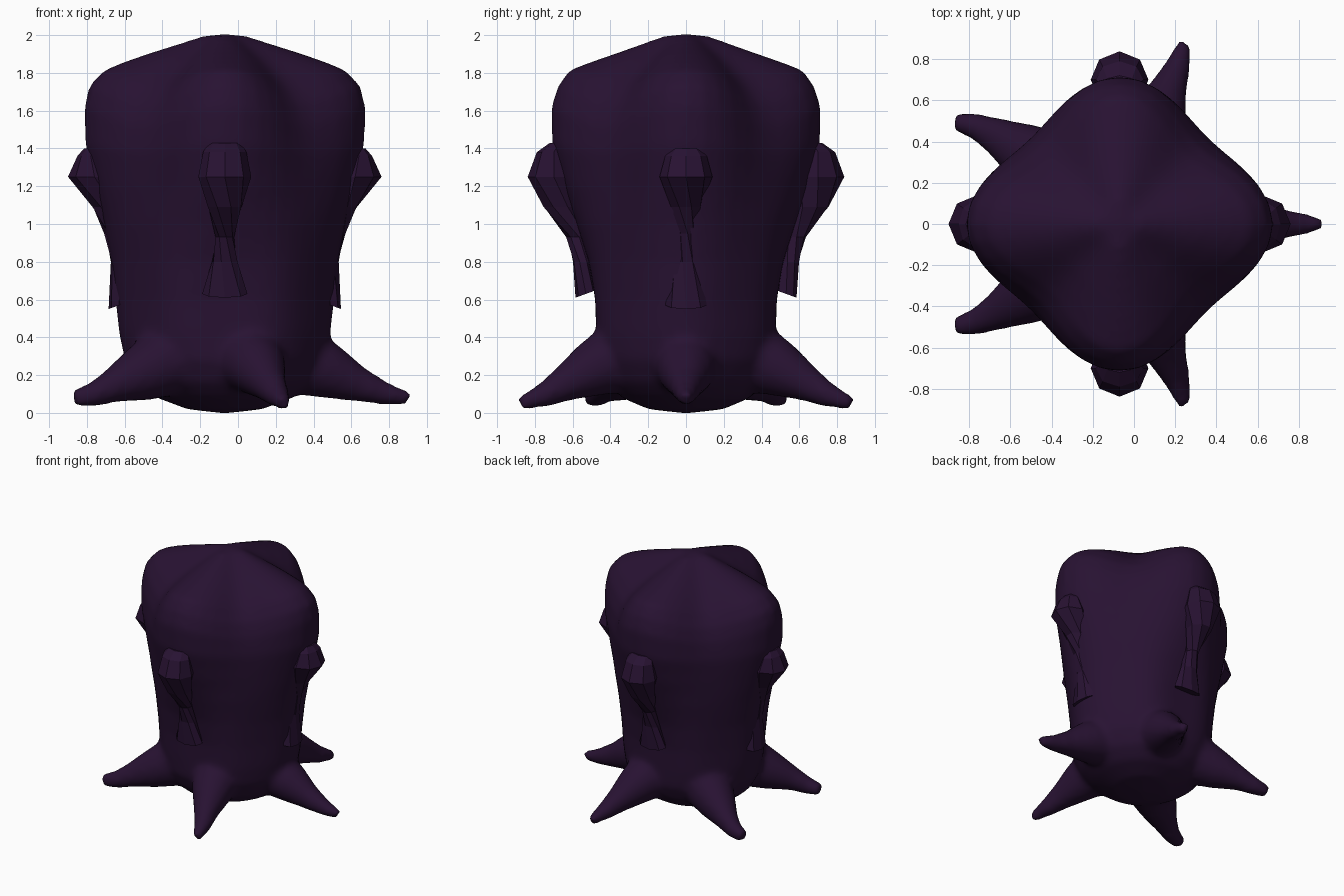
import bpy, bmesh, math
from mathutils import Vector

if "Cube" in bpy.data.objects:
    bpy.data.objects.remove(bpy.data.objects["Cube"])

CX = -0.07  # trunk axis
bark = bpy.data.materials.new("dark purple bark")
bark.diffuse_color = (0.021, 0.006, 0.032, 1)
bark.use_nodes = True
bark.node_tree.nodes["Principled BSDF"].inputs["Base Color"].default_value = bark.diffuse_color


def bridge(bm, rings):
    """Skin closed rings of points and cap both ends."""
    loops = [[bm.verts.new(p) for p in ring] for ring in rings]
    n = len(loops[0])
    for a, b in zip(loops, loops[1:]):
        for i in range(n):
            bm.faces.new((a[i], a[(i + 1) % n], b[(i + 1) % n], b[i]))
    bm.faces.new(loops[0][::-1])
    bm.faces.new(loops[-1])


def finish(bm, name, smooth):
    bmesh.ops.recalc_face_normals(bm, faces=bm.faces)
    me = bpy.data.meshes.new(name)
    bm.to_mesh(me)
    bm.free()
    me.materials.append(bark)
    for p in me.polygons:
        p.use_smooth = smooth
    ob = bpy.data.objects.new(name, me)
    bpy.context.collection.objects.link(ob)
    return ob


# Trunk: rows of x radius, y radius, height on the axes, diagonal radius, diagonal height
ROWS = [
    (.03, .03, .00, .03, .00), (.20, .20, .02, .20, .02), (.36, .34, .08, .35, .08),
    (.46, .42, .16, .44, .16), (.53, .47, .28, .50, .28), (.56, .475, .42, .52, .42),
    (.58, .48, .60, .53, .60), (.60, .515, .80, .55, .80), (.64, .58, 1.0, .575, 1.0),
    (.69, .65, 1.2, .59, 1.2), (.74, .71, 1.42, .60, 1.38), (.745, .715, 1.62, .58, 1.52),
    (.72, .68, 1.73, .54, 1.63), (.64, .62, 1.815, .47, 1.72), (.53, .50, 1.86, .39, 1.79),
    (.40, .37, 1.905, .30, 1.86), (.24, .23, 1.955, .19, 1.93), (.12, .12, 1.995, .1, 1.985),
    (.03, .03, 2.005, .03, 2.005),
]


def trunk_ring(rx, ry, za, rd, zd, n=48):
    ring = []
    for i in range(n):
        t = 2 * math.pi * i / n
        w = math.sin(2 * t) ** 2
        r = (rx * math.cos(t) ** 2 + ry * math.sin(t) ** 2) * (1 - w) + rd * w
        ring.append((CX + r * math.cos(t), r * math.sin(t), za * (1 - w) + zd * w))
    return ring


def root(bm, path, side=1, n=14):
    """Tapered tube along x, y, z, radius points."""
    pts = [Vector((x, y * side, z)) for x, y, z, r in path]
    rings = []
    for i, p in enumerate(pts):
        d = pts[min(i + 1, len(pts) - 1)] - pts[max(i - 1, 0)]
        u = d.cross(Vector((0, 0, 1))).normalized()
        v = u.cross(d).normalized()
        r = path[i][3]
        rings.append([p + r * (math.cos(2 * math.pi * k / n) * u + math.sin(2 * math.pi * k / n) * v)
                      for k in range(n)])
    bridge(bm, rings)


bm = bmesh.new()
bridge(bm, [trunk_ring(*row) for row in ROWS])
# Five roots
root(bm, [(.25, 0, .30, .20), (.48, 0, .22, .15), (.64, 0, .15, .095),
          (.77, 0, .105, .065), (.91, 0, .075, .035)])
for s in (1, -1):
    root(bm, [(-.36, .25, .28, .20), (-.53, .35, .20, .145), (-.67, .43, .14, .09),
              (-.77, .475, .095, .065), (-.87, .50, .075, .048)], s)
    root(bm, [(.05, .33, .30, .20), (.11, .50, .23, .15), (.165, .65, .15, .095),
              (.21, .76, .09, .065), (.245, .88, .05, .036)], s)
trunk = finish(bm, "trunk_and_roots", True)
# Melt the roots into the trunk
m = trunk.modifiers.new("merge", 'REMESH')
m.mode = 'VOXEL'
m.voxel_size = 0.024
m.use_smooth_shade = True
m = trunk.modifiers.new("soften", 'SMOOTH')
m.factor = 0.5
m.iterations = 8

# Faceted knots: height, outward centre, side radius, outward radius, twist, tilt
FRONT = [(1.43, .67, .085, .05, 0, 0), (1.38, .70, .115, .09, 0, 0), (1.25, .70, .14, .138, 0, 0),
         (1.09, .66, .095, .10, 20, 0), (.93, .575, .05, .06, 55, 0),
         (.80, .55, .07, .05, 75, 0), (.63, .53, .12, .055, 90, -.02)]
SIDE = [(1.40, .695, .075, .05, 0, 0), (1.36, .71, .11, .07, 0, 0), (1.25, .69, .14, .14, 0, 0),
        (1.09, .62, .085, .085, 20, 0), (.95, .58, .05, .06, 55, 0),
        (.80, .55, .07, .055, 75, 0), (.57, .56, .11, .055, 90, -.02)]


def knot(name, rows, angle):
    out = Vector((math.cos(angle), math.sin(angle), 0))
    side = Vector((-out.y, out.x, 0))
    rings = []
    for z, c, rs, ro, twist, tilt in rows:
        ring = []
        for k in range(8):
            t = 2 * math.pi * k / 8 + math.radians(twist)
            ring.append(Vector((CX, 0, z + tilt * math.cos(t))) + out * (c + ro * math.cos(t))
                        + side * rs * math.sin(t))
        rings.append(ring)
    b = bmesh.new()
    bridge(b, rings)
    finish(b, name, False)


knot("front_knot", FRONT, -math.pi / 2)
knot("back_knot", FRONT, math.pi / 2)
knot("right_knot", SIDE, 0)
knot("left_knot", SIDE, math.pi)
